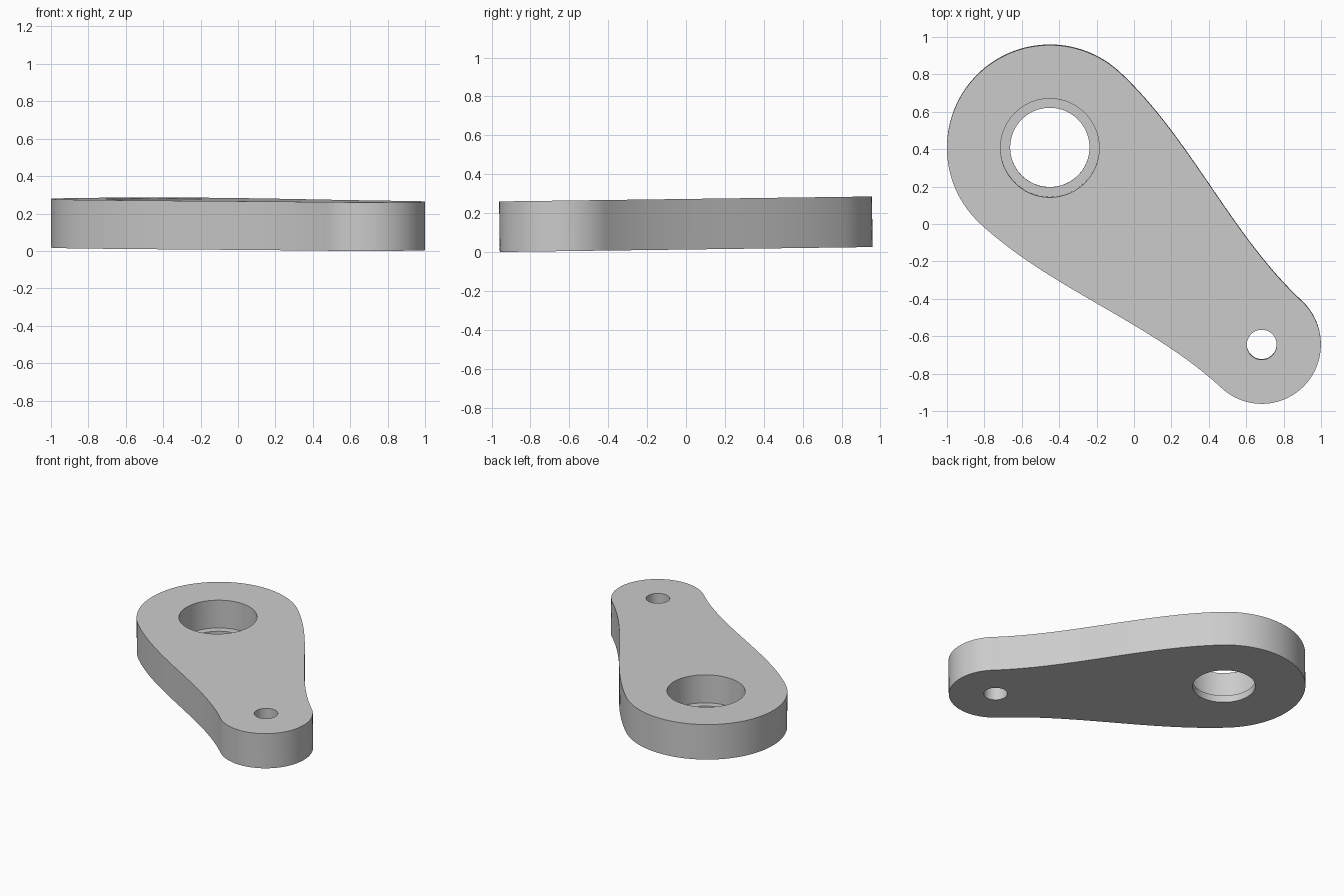
import bpy
import bmesh
from math import atan2, cos, sin, pi
from mathutils import Matrix, Vector

default_cube = bpy.data.objects.get("Cube")
if default_cube:
    bpy.data.objects.remove(default_cube)

THICK = 0.26
BIG, SMALL = Vector((-0.45, 0.41)), Vector((0.683, -0.642))
R_BIG, R_SMALL = 0.55, 0.316
TILT = 0.0133

grey = bpy.data.materials.new("plain grey")
grey.use_nodes = True
colour = (0.6, 0.6, 0.6, 1)
grey.diffuse_color = colour
grey.node_tree.nodes["Principled BSDF"].inputs["Base Color"].default_value = colour


def make_object(name, bm):
    bmesh.ops.recalc_face_normals(bm, faces=bm.faces)
    mesh = bpy.data.meshes.new(name)
    bm.to_mesh(mesh)
    bm.free()
    mesh.materials.append(grey)
    obj = bpy.data.objects.new(name, mesh)
    bpy.context.collection.objects.link(obj)
    return obj


def hole_cutter(name, centre, radius, bottom, top):
    bm = bmesh.new()
    place = Matrix.Translation((centre.x, centre.y, (bottom + top) / 2))
    bmesh.ops.create_cone(bm, cap_ends=True, segments=96, radius1=radius,
                          radius2=radius, depth=top - bottom, matrix=place)
    cutter = make_object(name, bm)
    cutter.hide_render = True
    return cutter


def arc(centre, radius, start, steps=64):
    # Half circle, counter-clockwise from the start angle
    return [centre + radius * Vector((cos(start + pi * i / steps), sin(start + pi * i / steps)))
            for i in range(steps + 1)]


# Arm outline: two round ends joined by S-shaped flanks
axis = SMALL - BIG
length = axis.length
axis.normalize()
normal = Vector((-axis.y, axis.x))
angle = atan2(axis.y, axis.x)


def flank(side, steps=40):
    points = []
    for i in range(1, steps):
        t = i / steps
        width = R_BIG + (R_SMALL - R_BIG) * t * t * (3 - 2 * t)
        points.append(BIG + axis * length * t + normal * side * width)
    return points


outline = (arc(BIG, R_BIG, angle + pi / 2) + flank(-1)
           + arc(SMALL, R_SMALL, angle - pi / 2) + flank(1)[::-1])

# Solid arm plate
bm = bmesh.new()
base = bm.faces.new([bm.verts.new((p.x, p.y, 0)) for p in outline])
raised = bmesh.ops.extrude_face_region(bm, geom=[base])["geom"]
bmesh.ops.translate(bm, vec=(0, 0, THICK),
                    verts=[v for v in raised if isinstance(v, bmesh.types.BMVert)])
arm = make_object("lever_arm", bm)

# Stepped bore at the wide end and pin hole at the narrow end
cutters = [
    hole_cutter("bore_cutter", BIG, 0.212, -0.1, THICK + 0.1),
    hole_cutter("counterbore_cutter", BIG, 0.264, 0.052, THICK + 0.1),
    hole_cutter("pin_hole_cutter", SMALL, 0.08, -0.1, THICK + 0.1),
]
bpy.ops.object.select_all(action="DESELECT")
arm.select_set(True)
bpy.context.view_layer.objects.active = arm
for cutter in cutters:
    mod = arm.modifiers.new(cutter.name, "BOOLEAN")
    mod.operation = "DIFFERENCE"
    mod.solver = "EXACT"
    mod.object = cutter
    bpy.ops.object.modifier_apply(modifier=mod.name)
    bpy.data.objects.remove(cutter)

# Slight lean of the whole plate, resting on its front edge
arm.data.transform(Matrix.Rotation(TILT, 4, "X"))
lowest = min(v.co.z for v in arm.data.vertices)
arm.data.transform(Matrix.Translation((0, 0, -lowest)))
bpy.ops.object.shade_smooth_by_angle(angle=pi / 6)
